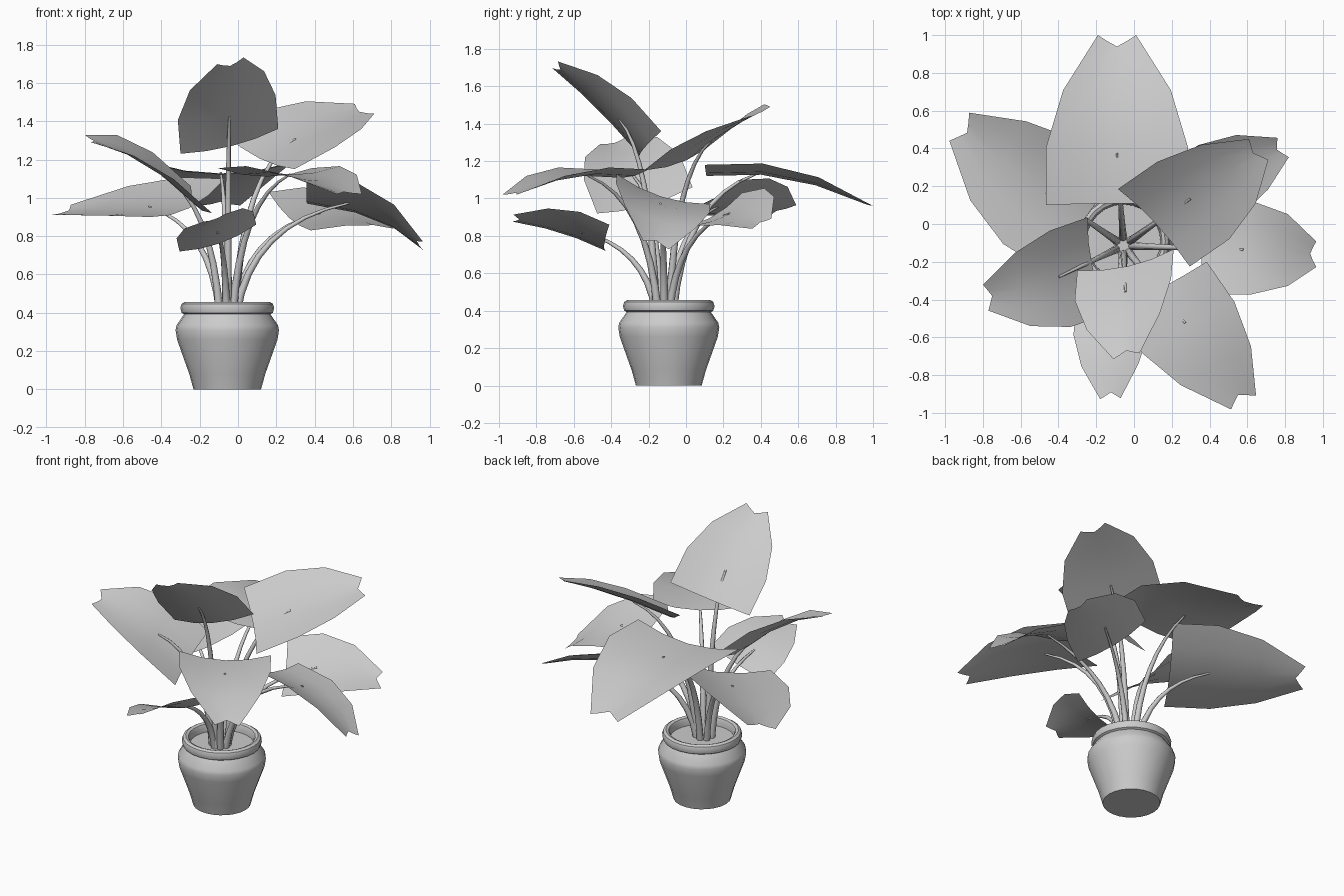
import bpy, bmesh, math
from mathutils import Vector

if "Cube" in bpy.data.objects:
    bpy.data.objects.remove(bpy.data.objects["Cube"])

POT = Vector((-0.056, -0.092, 0))
ROOT = Vector((-0.055, -0.115, 0.39))


def finish(name, bm, angle=None):
    mesh = bpy.data.meshes.new(name)
    bm.to_mesh(mesh)
    bm.free()
    ob = bpy.data.objects.new(name, mesh)
    bpy.context.collection.objects.link(ob)
    if angle:
        bpy.ops.object.select_all(action='DESELECT')
        ob.select_set(True)
        bpy.context.view_layer.objects.active = ob
        bpy.ops.object.shade_smooth_by_angle(angle=math.radians(angle))
    return ob


def lathe(name, profile, centre, sides=24):
    bm = bmesh.new()
    vs = [bm.verts.new((r, 0, z)) for r, z in profile]
    es = [bm.edges.new(p) for p in zip(vs, vs[1:])]
    bmesh.ops.spin(bm, geom=vs + es, cent=(0, 0, 0), axis=(0, 0, 1),
                   angle=2 * math.pi, steps=sides, use_duplicate=False)
    bmesh.ops.remove_doubles(bm, verts=bm.verts, dist=1e-4)
    bmesh.ops.recalc_face_normals(bm, faces=bm.faces)
    bmesh.ops.translate(bm, verts=bm.verts, vec=centre)
    return finish(name, bm, 35)


def through(a, m, b, t):
    """Quadratic curve passing through m at t = 0.5."""
    c = 2 * m - (a + b) / 2
    return a * (1 - t) ** 2 + c * 2 * t * (1 - t) + b * t * t


WIDTHS = (1.0, 1.0, 0.76, 0.27)
DISH = 0.16


def surface(base, mid, tip, side, t, v, width):
    p = through(base, mid, tip, t)
    ahead = through(base, mid, tip, t + 0.05) - through(base, mid, tip, t - 0.05)
    up = side.cross(ahead).normalized()
    if up.z < 0:
        up = -up
    # blade is dished, so the midrib lies below the edges
    return p + side * (v * width) - up * (DISH * side.length * width * (1 - v * v))


def make_leaf(label, base, mid, tip, side):
    base, mid, tip, side = map(Vector, (base, mid, tip, side))
    # blade
    bm = bmesh.new()
    cols = (-1, -0.5, 0, 0.5, 1)
    rows = []
    for i, w in enumerate(WIDTHS):
        row = []
        for v in cols:
            t = i / 3 - (0.06 * (1 - abs(v)) if i == 3 else 0)
            row.append(bm.verts.new(surface(base, mid, tip, side, t, v, w)))
        rows.append(row)
    for r0, r1 in zip(rows, rows[1:]):
        for j in range(len(cols) - 1):
            bm.faces.new((r0[j], r0[j + 1], r1[j + 1], r1[j]))
    bmesh.ops.recalc_face_normals(bm, faces=bm.faces)
    if sum(f.normal.z for f in bm.faces) < 0:
        bmesh.ops.reverse_faces(bm, faces=bm.faces)
    finish(label + "_leaf", bm, 60)

    # tapered stem, rising from the soil and bending out to the blade
    end = surface(base, mid, tip, side, 0.3, 0, 1)
    out = Vector((end.x - ROOT.x, end.y - ROOT.y, 0))
    start = ROOT + out.normalized() * 0.045
    ctrl = start + out * 0.12
    ctrl.z = start.z + 0.82 * (end.z - start.z)
    n, sides = 8, 8
    bm = bmesh.new()
    rings = []
    for i in range(n + 1):
        t = i / n
        p = start * (1 - t) ** 2 + ctrl * 2 * t * (1 - t) + end * t * t
        d = ((ctrl - start) * (1 - t) + (end - ctrl) * t).normalized()
        u = d.cross(Vector((-out.y, out.x, 0))).normalized()
        w = d.cross(u)
        r = 0.022 - 0.016 * t
        rings.append([bm.verts.new(p + r * (u * math.cos(a) + w * math.sin(a)))
                      for a in (2 * math.pi * k / sides for k in range(sides))])
    for r0, r1 in zip(rings, rings[1:]):
        for k in range(sides):
            q = (k + 1) % sides
            bm.faces.new((r0[k], r0[q], r1[q], r1[k]))
    bm.faces.new(rings[0])
    bm.faces.new(rings[-1])
    bmesh.ops.recalc_face_normals(bm, faces=bm.faces)
    finish(label + "_stem", bm, 60)


# pot with rolled rim, and soil inside
lathe("pot", [(0, 0), (0.176, 0), (0.198, 0.08), (0.262, 0.26), (0.27, 0.31),
              (0.265, 0.335), (0.225, 0.393), (0.238, 0.4), (0.245, 0.425),
              (0.238, 0.447), (0.222, 0.457), (0.205, 0.45), (0.196, 0.43),
              (0.196, 0.38)], POT)
lathe("soil", [(0, 0.4), (0.197, 0.4)], POT)

# leaves: base centre, middle, tip, half-width vector
LEAVES = {
    "back": ((-.09, .10, 1.18), (-.09, .56, 1.16), (-.09, 1.0, .96), (.375, 0, 0)),
    "upper_right": ((.105, -.02, 1.245), (.41, .195, 1.40), (.66, .395, 1.465), (.19, -.205, -.095)),
    "left_back": ((-.26, .02, 1.0), (-.61, .25, 1.0), (-.925, .515, .937), (.195, .275, .10)),
    "top_front": ((-.045, -.19, 1.295), (-.06, -.43, 1.545), (-.04, -.70, 1.715), (.255, .057, .065)),
    "lower_right": ((.27, .11, .93), (.54, .28, .95), (.79, .405, .865), (.11, -.19, -.10)),
    "right": ((.36, -.12, 1.05), (.72, -.13, .96), (.965, -.16, .75), (0, -.25, .08)),
    "front_right": ((.14, -.335, 1.155), (.36, -.65, 1.15), (.58, -.945, 1.02), (.245, .135, 0)),
    "left_front": ((-.19, -.22, .99), (-.49, -.32, 1.23), (-.785, -.39, 1.31), (-.055, .255, .07)),
    "low_front": ((-.105, -.42, .79), (-.125, -.66, .88), (-.125, -.925, .895), (.20, .01, .07)),
}
for label, data in LEAVES.items():
    make_leaf(label, *data)
